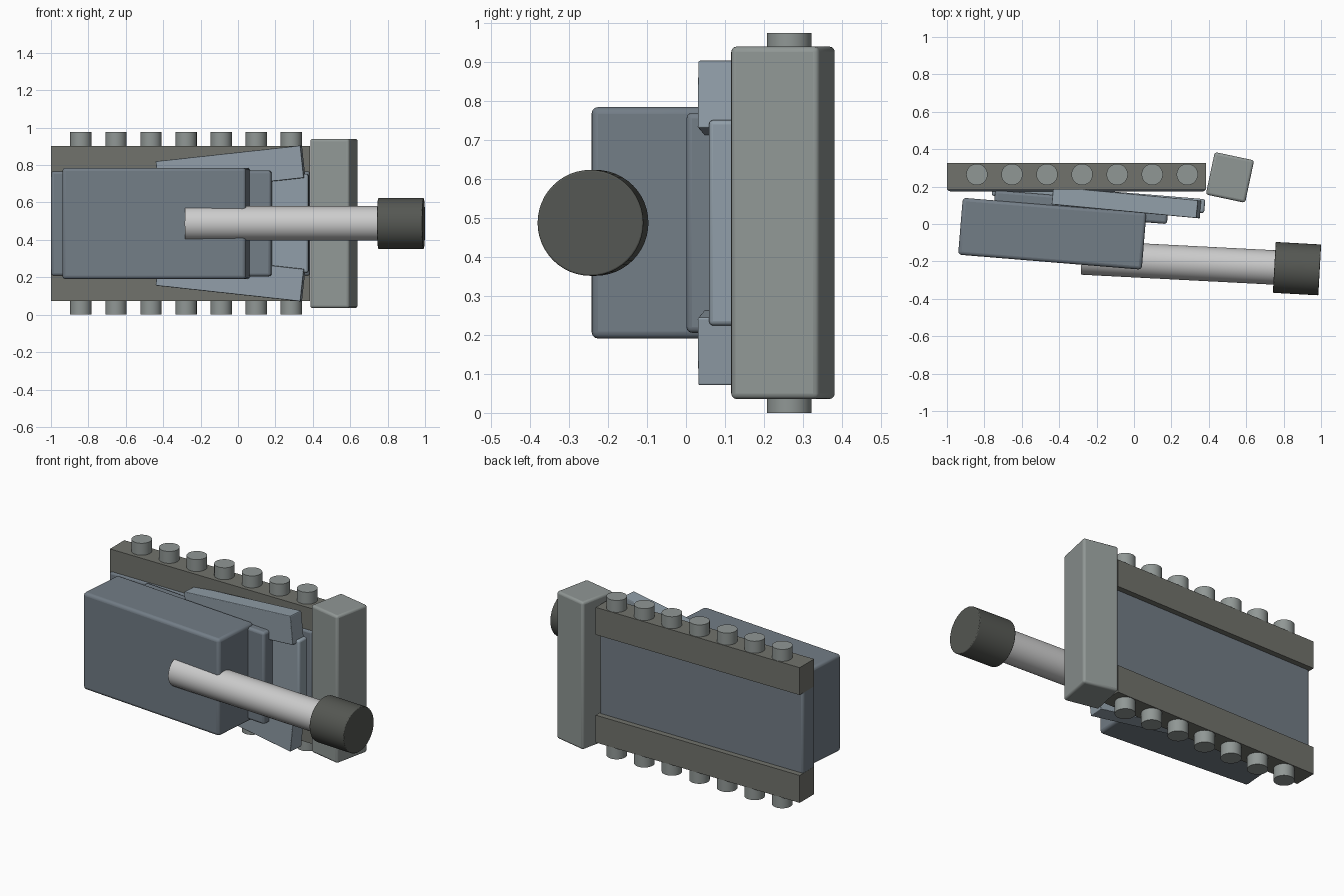
import bpy
from math import radians
from mathutils import Vector

if "Cube" in bpy.data.objects:
    bpy.data.objects.remove(bpy.data.objects["Cube"])


def material(name, r, g, b):
    m = bpy.data.materials.new(name)
    m.diffuse_color = (r, g, b, 1)
    m.use_nodes = True
    m.node_tree.nodes["Principled BSDF"].inputs["Base Color"].default_value = m.diffuse_color
    return m


STEEL = material("blue_grey", 0.17, 0.205, 0.24)
FENDER = material("light_blue_grey", 0.28, 0.34, 0.39)
TRACK = material("dark_track", 0.165, 0.17, 0.15)
WHEEL = material("wheel_grey", 0.28, 0.31, 0.30)
DARK = material("dark_muzzle", 0.09, 0.095, 0.085)
MID_Z = 0.488


def finish(o, name, mat, bevel=0):
    o.name = name
    if mat:
        o.data.materials.append(mat)
    if bevel:
        b = o.modifiers.new("bevel", 'BEVEL')
        b.width, b.segments = bevel, 3
    bpy.ops.object.shade_smooth_by_angle(angle=radians(35))
    return o


def box(name, loc, size, mat, bevel=0.0, ry=0, rz=0):
    bpy.ops.mesh.primitive_cube_add(size=1, location=loc)
    o = bpy.context.object
    o.scale = size
    bpy.ops.object.transform_apply(location=False, rotation=False, scale=True)
    o.rotation_euler = (0, radians(ry), radians(rz))
    return finish(o, name, mat, bevel)


def rod(name, a, b, radius, mat, bevel=0):
    a, b = Vector(a), Vector(b)
    bpy.ops.mesh.primitive_cylinder_add(vertices=48, radius=radius, depth=(b - a).length,
                                        location=(a + b) / 2)
    o = bpy.context.object
    o.rotation_euler = (b - a).to_track_quat('Z', 'Y').to_euler()
    return finish(o, name, mat, bevel)


# The vehicle lies on its side: its top faces -y, its width runs along z
box("hull_floor", (-0.307, 0.233, MID_Z), (1.384, 0.116, 0.56), STEEL, 0.015)
box("hull_deck", (-0.19, 0.142, MID_Z), (1.14, 0.075, 0.528), FENDER, 0.012, rz=-4.7)
box("turret_ring", (-0.283, 0.09, MID_Z), (0.93, 0.105, 0.565), STEEL, 0.015, rz=-4.67)
box("turret", (-0.437, -0.052, MID_Z), (0.985, 0.305, 0.595), STEEL, 0.018, rz=-4.67)

# Tracks, road wheels and fenders on both sides
for side, s in (("upper", 1), ("lower", -1)):
    box(side + "_track", (-0.307, 0.255, MID_Z + s * 0.331), (1.386, 0.14, 0.168), TRACK)
    box(side + "_fender", (-0.04, 0.115, MID_Z + s * 0.288), (0.782, 0.096, 0.174),
        FENDER, 0.004, ry=-s * 6.2, rz=-5.4)
    for i in range(7):
        x = -0.84 + i * 0.1875
        rod(f"{side}_wheel_{i + 1}", (x, 0.265, MID_Z + s * 0.29),
            (x, 0.265, MID_Z + s * 0.488), 0.057, WHEEL)

# Front bumper block
box("front_block", (0.513, 0.249, MID_Z), (0.215, 0.232, 0.905), WHEEL, 0.014, rz=-12)

# Gun barrel and muzzle
rod("barrel", (-0.28, -0.179, MID_Z), (0.9, -0.24, MID_Z), 0.092, None)
rod("muzzle", (0.75, -0.232, MID_Z), (0.993, -0.2455, MID_Z), 0.136, DARK, 0.004)
